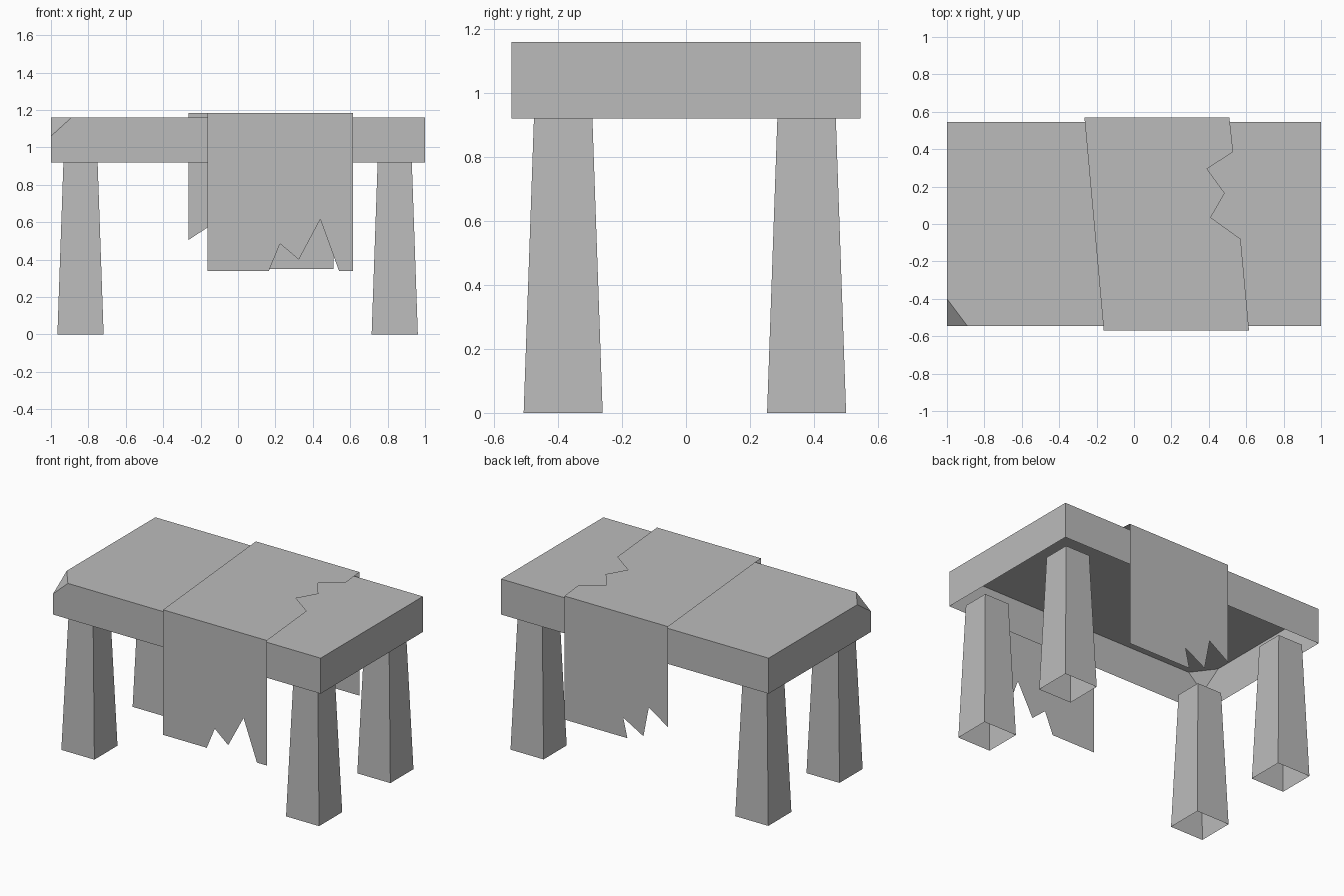
import bpy
import bmesh
from mathutils import Vector

default_cube = bpy.data.objects.get("Cube")
if default_cube:
    bpy.data.objects.remove(default_cube, do_unlink=True)

# Single grey for the whole table
grey = bpy.data.materials.new("plain_grey")
grey.use_nodes = True
grey.diffuse_color = (0.5, 0.5, 0.5, 1)
grey.node_tree.nodes["Principled BSDF"].inputs["Base Color"].default_value = (0.5, 0.5, 0.5, 1)


def finish(bm, name):
    mesh = bpy.data.meshes.new(name)
    bm.to_mesh(mesh)
    bm.free()
    mesh.materials.append(grey)
    obj = bpy.data.objects.new(name, mesh)
    bpy.context.collection.objects.link(obj)
    return obj


def open_box(centre, size, taper=1.0, open_top=False):
    """Box without a floor, its top scaled by taper."""
    bm = bmesh.new()
    bmesh.ops.create_cube(bm, size=1)
    bm.normal_update()
    caps = [f for f in bm.faces if f.normal.z < -0.5 or (open_top and f.normal.z > 0.5)]
    bmesh.ops.delete(bm, geom=caps, context="FACES_ONLY")
    for v in bm.verts:
        k = taper if v.co.z > 0 else 1.0
        v.co = Vector(centre) + Vector((v.co.x * size[0] * k, v.co.y * size[1] * k, v.co.z * size[2]))
    return bm


def add_sheet(bm, points, facing):
    face = bm.faces.new([bm.verts.new(p) for p in points])
    face.normal_update()
    if face.normal.dot(Vector(facing)) < 0:
        face.normal_flip()


# Tabletop shell with one chipped corner
half_depth, top_z, under_z = 0.546, 1.16, 0.92
bm = open_box((0, 0, (top_z + under_z) / 2), (2, 2 * half_depth, top_z - under_z))
a = Vector((-0.89, -half_depth, top_z))
b = Vector((-1, -0.40, top_z))
c = Vector((-1, -half_depth, 1.06))
normal = (b - a).cross(c - a).normalized()
if normal.z < 0:
    normal.negate()
cut = bmesh.ops.bisect_plane(bm, geom=bm.verts[:] + bm.edges[:] + bm.faces[:],
                             plane_co=a, plane_no=normal, clear_outer=True)
rim = [e for e in cut["geom_cut"] if isinstance(e, bmesh.types.BMEdge)]
chip = bmesh.ops.edgeloop_fill(bm, edges=rim)["faces"]
for face in chip:
    face.normal_update()
    if face.normal.dot(normal) < 0:
        face.normal_flip()
finish(bm, "tabletop")

# Four tapered hollow legs
for side, x in (("right", -0.842), ("left", 0.838)):
    for end, y in (("front", -0.384), ("back", 0.377)):
        leg = open_box((x, y, under_z / 2), (0.247, 0.247, under_z), 0.74, True)
        finish(leg, f"{end}_{side}_leg")

# Torn cloth runner: a top sheet and two hanging flaps
cloth_y, cloth_z = 0.569, 1.185
front_a, front_b, back_a, back_b = -0.162, 0.615, -0.265, 0.51
top_tear = [(0.57, -0.08), (0.41, 0.035), (0.485, 0.165), (0.39, 0.295), (0.53, 0.385)]
front_hem = [(front_a, 0.34), (0.165, 0.34), (0.225, 0.485), (0.325, 0.40),
             (0.44, 0.615), (0.54, 0.34), (front_b, 0.34)]
back_hem = [(back_a, 0.505), (-0.12, 0.60), (-0.08, 0.395), (0.07, 0.48),
            (0.04, 0.35), (back_b, 0.35)]

bm = bmesh.new()
outline = [(back_a, cloth_y), (front_a, -cloth_y), (front_b, -cloth_y)] + top_tear + [(back_b, cloth_y)]
add_sheet(bm, [(x, y, cloth_z) for x, y in outline], (0, 0, 1))
for hem, y in ((front_hem, -cloth_y), (back_hem, cloth_y)):
    flap = [(hem[0][0], cloth_z)] + hem + [(hem[-1][0], cloth_z)]
    add_sheet(bm, [(x, y, z) for x, z in flap], (0, y, 0))
bmesh.ops.remove_doubles(bm, verts=bm.verts[:], dist=0.0001)
finish(bm, "cloth_runner")
